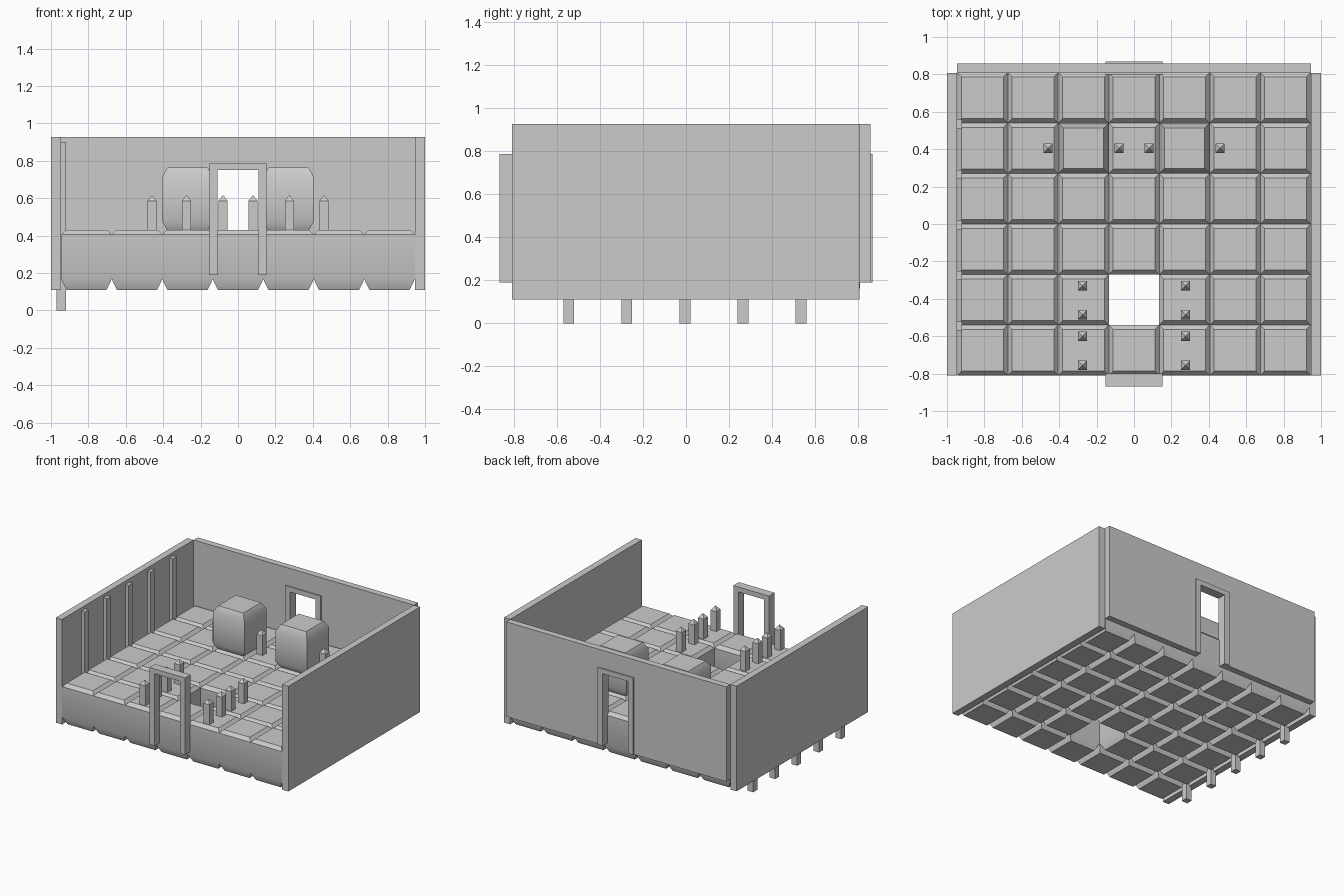
import bpy, bmesh, math

if "Cube" in bpy.data.objects:
    bpy.data.objects.remove(bpy.data.objects["Cube"])

PITCH = 0.27
FLOOR = 0.43


def add_object(name, bm, smooth=False):
    bmesh.ops.recalc_face_normals(bm, faces=bm.faces[:])
    mesh = bpy.data.meshes.new(name)
    bm.to_mesh(mesh)
    bm.free()
    ob = bpy.data.objects.new(name, mesh)
    bpy.context.collection.objects.link(ob)
    if smooth:
        bpy.ops.object.select_all(action='DESELECT')
        ob.select_set(True)
        bpy.context.view_layer.objects.active = ob
        bpy.ops.object.shade_smooth_by_angle(angle=math.radians(42))
    return ob


def stack(name, levels, smooth=False):
    """Square rings of (half width, z) joined into a solid; zero width is a tip."""
    bm = bmesh.new()
    rings = []
    for h, z in levels:
        pts = [(-h, -h), (h, -h), (h, h), (-h, h)] if h > 0 else [(0, 0)]
        rings.append([bm.verts.new((x, y, z)) for x, y in pts])
    for a, b in zip(rings, rings[1:]):
        for i in range(4):
            j = (i + 1) % 4
            bm.faces.new((a[i], a[j], b[j], b[i]) if len(b) == 4 else (a[i], a[j], b[0]))
    for ring in (rings[0], rings[-1]):
        if len(ring) == 4:
            bm.faces.new(ring)
    return add_object(name, bm, smooth)


def copies(source, places):
    """Place the source at the first spot and linked copies at the rest."""
    for i, p in enumerate(places):
        ob = source if i == 0 else source.copy()
        if i:
            bpy.context.collection.objects.link(ob)
        ob.location = p


def box(name, x0, x1, y0, y1, z0, z1):
    bm = bmesh.new()
    bmesh.ops.create_cube(bm, size=1)
    for v in bm.verts:
        v.co = (x1 if v.co.x > 0 else x0, y1 if v.co.y > 0 else y0, z1 if v.co.z > 0 else z0)
    return add_object(name, bm)


def arch(name, half, top, inner, inner_top, y0, y1, z0=0.19):
    """Upside-down U outline, extruded along y."""
    bm = bmesh.new()
    xz = [(-half, z0), (-half, top), (half, top), (half, z0),
          (inner, z0), (inner, inner_top), (-inner, inner_top), (-inner, z0)]
    face = bm.faces.new([bm.verts.new((x, y0, z)) for x, z in xz])
    ext = bmesh.ops.extrude_face_region(bm, geom=[face])
    for v in ext['geom']:
        if isinstance(v, bmesh.types.BMVert):
            v.co.y = y1
    return add_object(name, bm)


# Floor blocks, with one missing to leave a pit
H = PITCH / 2
block = stack("floor_block", [(H - 0.027, 0.11), (H, 0.167), (H, FLOOR - 0.025), (H - 0.023, FLOOR)], True)
copies(block, [((c - 3) * PITCH, (r - 2.5) * PITCH, 0)
               for r in range(6) for c in range(7) if (r, c) != (1, 3)])

# Two raised blocks at the back
raised = stack("raised_block", [(H - 0.025, FLOOR), (H, 0.475), (H, 0.715), (H - 0.027, 0.763)], True)
copies(raised, [(-PITCH, 0.405, 0), (PITCH, 0.405, 0)])

# Pointed pegs around the pit and beside the raised blocks
peg = stack("peg", [(0.025, FLOOR), (0.025, 0.585), (0, 0.617)])
spots = [(s * x, y, 0) for s in (-1, 1) for x, y in
         [(0.275, -0.33), (0.275, -0.485), (0.275, -0.6), (0.275, -0.755),
          (0.08, 0.405), (0.46, 0.405)]]
copies(peg, spots)

# Side walls
for side, x0 in (("left", -1), ("right", 0.947)):
    box(side + "_wall", x0, x0 + 0.053, -0.81, 0.807, 0.11, 0.927)

# Upright posts running through the left side
post = box("wall_post", -0.97, -0.92, -0.025, 0.025, 0, 0.9)
copies(post, [(0, (k - 2) * PITCH - 0.005, 0) for k in range(5)])

# Back wall with its doorway, and the two door frames
arch("back_wall", 0.947, 0.927, 0.112, 0.752, 0.807, 0.858)
arch("back_door_frame", 0.153, 0.788, 0.11, 0.75, 0.798, 0.868)
arch("front_door_frame", 0.153, 0.788, 0.11, 0.75, -0.868, -0.8)
